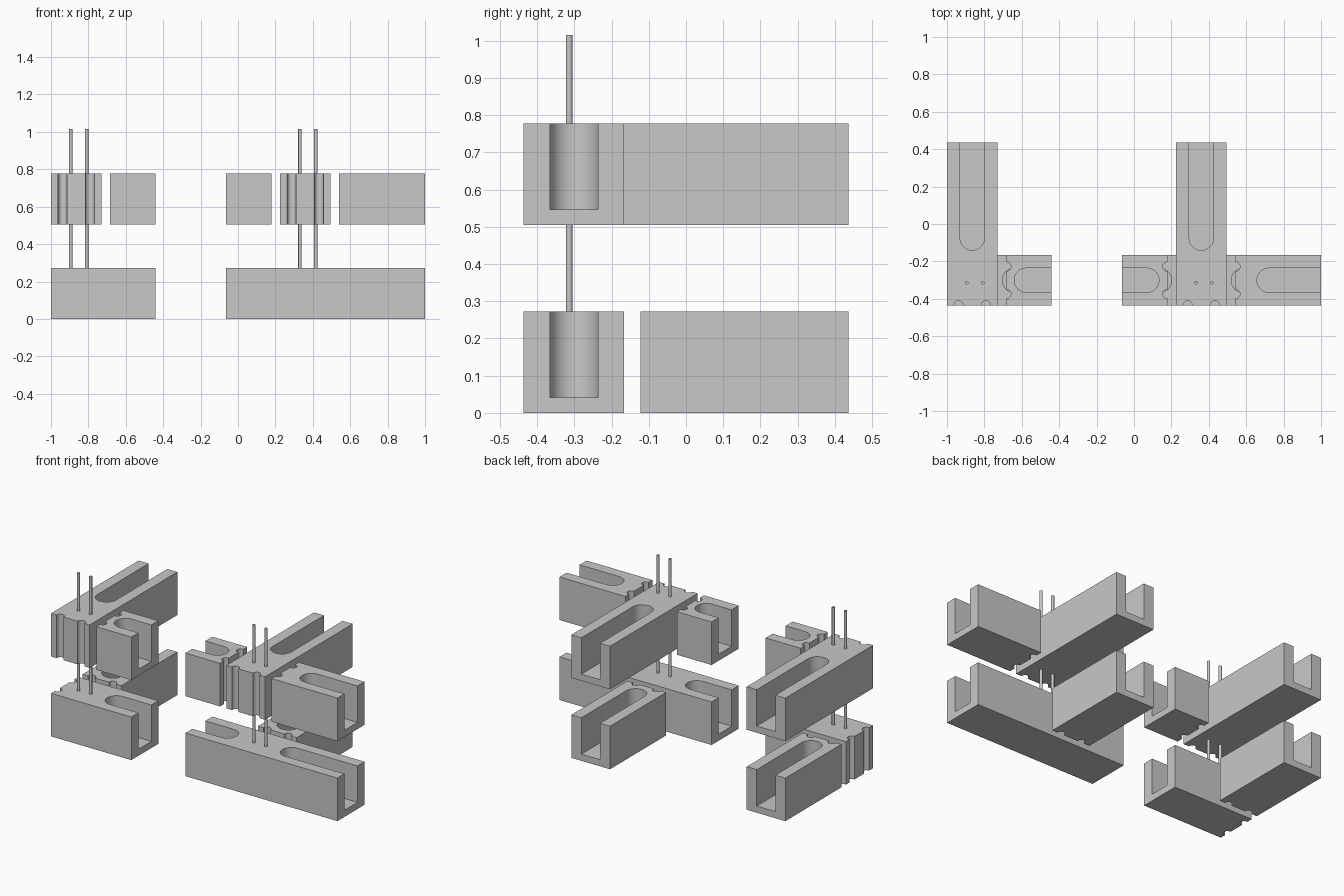
import bpy, bmesh, math
from mathutils import Matrix

if "Cube" in bpy.data.objects:
    bpy.data.objects.remove(bpy.data.objects["Cube"])

W = 0.135       # half width of a block
H = 0.272       # block height
SLOT = 0.065    # half width of the channel
FLOOR = 0.042   # thickness under the channel
UPPER = 0.505   # base of the raised course

concrete = bpy.data.materials.new("concrete_grey")
concrete.diffuse_color = (0.58, 0.58, 0.58, 1)
concrete.use_nodes = True
concrete.node_tree.nodes["Principled BSDF"].inputs["Base Color"].default_value = concrete.diffuse_color


def prism(name, outline, z0, z1, matrix):
    """Extrude a flat outline between two heights."""
    bm = bmesh.new()
    face = bm.faces.new([bm.verts.new((x, y, z0)) for x, y in outline])
    top = bmesh.ops.extrude_face_region(bm, geom=[face])["geom"]
    verts = [v for v in top if isinstance(v, bmesh.types.BMVert)]
    bmesh.ops.translate(bm, verts=verts, vec=(0, 0, z1 - z0))
    bmesh.ops.recalc_face_normals(bm, faces=bm.faces)
    bm.transform(matrix)
    mesh = bpy.data.meshes.new(name)
    bm.to_mesh(mesh)
    bm.free()
    mesh.materials.append(concrete)
    obj = bpy.data.objects.new(name, mesh)
    bpy.context.collection.objects.link(obj)
    return obj


def arc(cx, cy, r, a0, a1, n):
    return [(cx + r * math.cos(math.radians(a0 + (a1 - a0) * i / n)),
             cy + r * math.sin(math.radians(a0 + (a1 - a0) * i / n)))
            for i in range(n + 1)]


def smooth(obj):
    bpy.ops.object.select_all(action='DESELECT')
    obj.select_set(True)
    bpy.context.view_layer.objects.active = obj
    bpy.ops.object.shade_smooth_by_angle(angle=math.radians(30))


def block(name, x, y, z, length, channel, turn=0, grooves=True, second=None):
    """Block running along local +x from its joint end; channel opens at the far end."""
    m = Matrix.Translation((x, y, z)) @ Matrix.Rotation(math.radians(turn), 4, 'Z')
    outline = [(0, -W), (length, -W), (length, W), (0, W)]
    if grooves:  # two vertical half-round grooves in the joint end
        for v in (0.073, -0.073):
            outline += arc(0.003, v, 0.024, 97, -97, 12)
    obj = prism(name, outline, 0, H, m)
    # channel cutters with a rounded inner end
    slots = [arc(channel + SLOT, 0, SLOT, 90, 270, 24)
             + [(length + 0.1, -SLOT), (length + 0.1, SLOT)]]
    if second is not None:
        slots.append(arc(second - SLOT, 0, SLOT, -90, 90, 24)
                     + [(-0.1, SLOT), (-0.1, -SLOT)])
    cutters = []
    for s in slots:
        cut = prism("channel_cutter", s, FLOOR, H + 0.1, m)
        cut.hide_render = True
        mod = obj.modifiers.new("channel", 'BOOLEAN')
        mod.operation, mod.solver, mod.object = 'DIFFERENCE', 'EXACT', cut
        cutters.append(cut)
    bpy.context.view_layer.update()
    mesh = bpy.data.meshes.new_from_object(
        obj.evaluated_get(bpy.context.evaluated_depsgraph_get()))
    obj.modifiers.clear()
    obj.data = mesh
    for cut in cutters:
        bpy.data.objects.remove(cut)
    smooth(obj)


FRONT, ROW = -0.437, -0.301   # front face, centreline of the front wall
CORNER, TEE = -0.865, 0.360   # centrelines of the two side walls

# Blocks running backwards in both courses
for label, cx in (("corner", CORNER), ("tee", TEE)):
    block(label + "_upper_through_block", cx, FRONT, UPPER, 0.874, 0.297, 90)
    block(label + "_lower_butt_block", cx, -0.122, 0, 0.559, 0.047, 90)
    # reinforcing rods
    for i, dx in enumerate((-0.029, 0.056)):
        rod = prism(f"{label}_rod_{i + 1}", arc(0, 0, 0.009, 0, 345, 23), 0.05, 1.015,
                    Matrix.Translation((cx + dx, -0.314, 0)))
        smooth(rod)

# Corner: front wall
block("corner_upper_butt_block", -0.685, ROW, UPPER, 0.245, 0.045)
block("corner_lower_through_block", -1.0, ROW, 0, 0.56, 0.297)

# Tee junction: front wall
block("tee_upper_left_block", 0.18, ROW, UPPER, 0.243, 0.047, 180)
block("tee_upper_right_block", 0.54, ROW, UPPER, 0.46, 0.118)
block("tee_lower_through_block", -0.063, ROW, 0, 1.063, 0.583,
      grooves=False, second=0.263)
